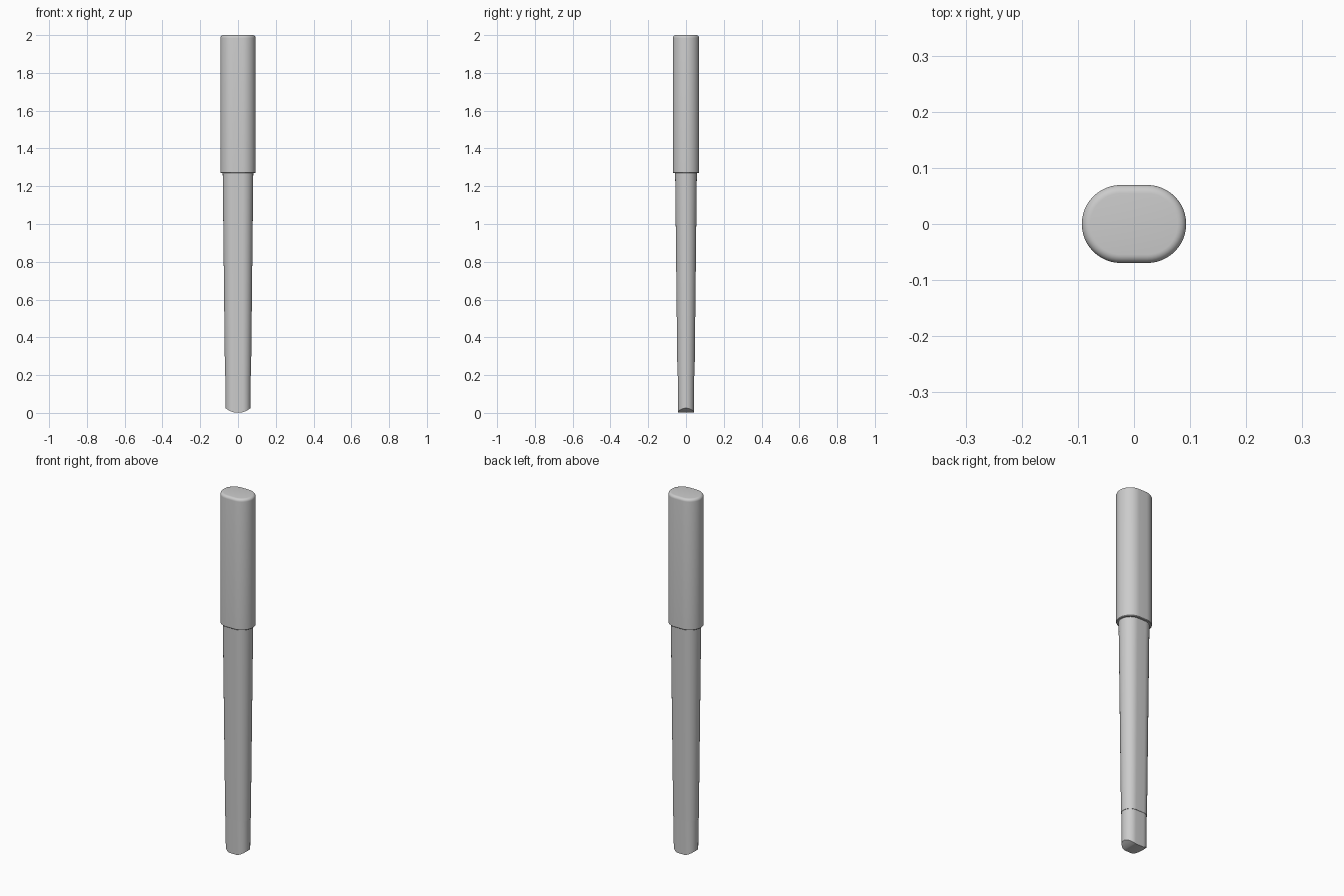
import bpy, bmesh, math

cube = bpy.data.objects.get("Cube")
if cube:
    bpy.data.objects.remove(cube)

FLAT = 0.0235   # half length of the straight sides of the oval section
ARC = 24        # segments in each rounded end

grey = bpy.data.materials.new("satin grey")
grey.use_nodes = True
colour = (0.6, 0.6, 0.6, 1)
grey.diffuse_color = colour
grey.node_tree.nodes["Principled BSDF"].inputs["Base Color"].default_value = colour


def oval(radius):
    """Oval outline: two half circles joined by straight sides."""
    pts = []
    for side in (1, -1):
        for i in range(ARC + 1):
            a = math.pi * (i / ARC - 0.5)
            pts.append((side * (FLAT + radius * math.cos(a)), side * radius * math.sin(a)))
    return pts


def loft(name, sections, bottom=None):
    """Skin ovals given as (radius, z); bottom(x) bends the lowest ring."""
    bm = bmesh.new()
    rings = []
    for k, (r, z) in enumerate(sections):
        bend = bottom if bottom and k == 0 else (lambda x, z=z: z)
        rings.append([bm.verts.new((x, y, bend(x))) for x, y in oval(r)])
    n = len(rings[0])
    for low, high in zip(rings, rings[1:]):
        for i in range(n):
            j = (i + 1) % n
            bm.faces.new((low[i], low[j], high[j], high[i]))
    bm.faces.new(rings[-1])
    if bottom:
        # Strips across the end follow the curved cut
        ring = sorted(rings[0], key=lambda v: v.co.x)
        lower = [v for v in ring if v.co.y < -1e-6]
        upper = [v for v in ring if v.co.y > 1e-6]
        ends = [v for v in ring if abs(v.co.y) <= 1e-6]
        for i in range(len(lower) - 1):
            bm.faces.new((lower[i], upper[i], upper[i + 1], lower[i + 1]))
        bm.faces.new((ends[0], upper[0], lower[0]))
        bm.faces.new((ends[-1], lower[-1], upper[-1]))
    else:
        bm.faces.new(list(reversed(rings[0])))
    bmesh.ops.recalc_face_normals(bm, faces=bm.faces)
    mesh = bpy.data.meshes.new(name)
    bm.to_mesh(mesh)
    bm.free()
    mesh.materials.append(grey)
    obj = bpy.data.objects.new(name, mesh)
    bpy.context.collection.objects.link(obj)
    bpy.ops.object.select_all(action='DESELECT')
    obj.select_set(True)
    bpy.context.view_layer.objects.active = obj
    bpy.ops.object.shade_smooth_by_angle(angle=math.radians(35))


# Cap with a rounded top edge and a lightly eased rim
ROUND = 0.015
crown = [(0.0695 - ROUND * (1 - math.cos(a)), 2 - ROUND * (1 - math.sin(a)))
         for a in (math.pi / 2 * i / 6 for i in range(7))]
loft("cap", [(0.0665, 1.27), (0.0695, 1.273)] + crown)

# Tapered barrel
loft("barrel", [(0.0455, 0.195), (0.0575, 1.28)])

# Tip section with its end cut to a curve
loft("tip", [(0.0425, 0), (0.0435, 0.2)], bottom=lambda x: 0.025 * (x / 0.066) ** 2)
